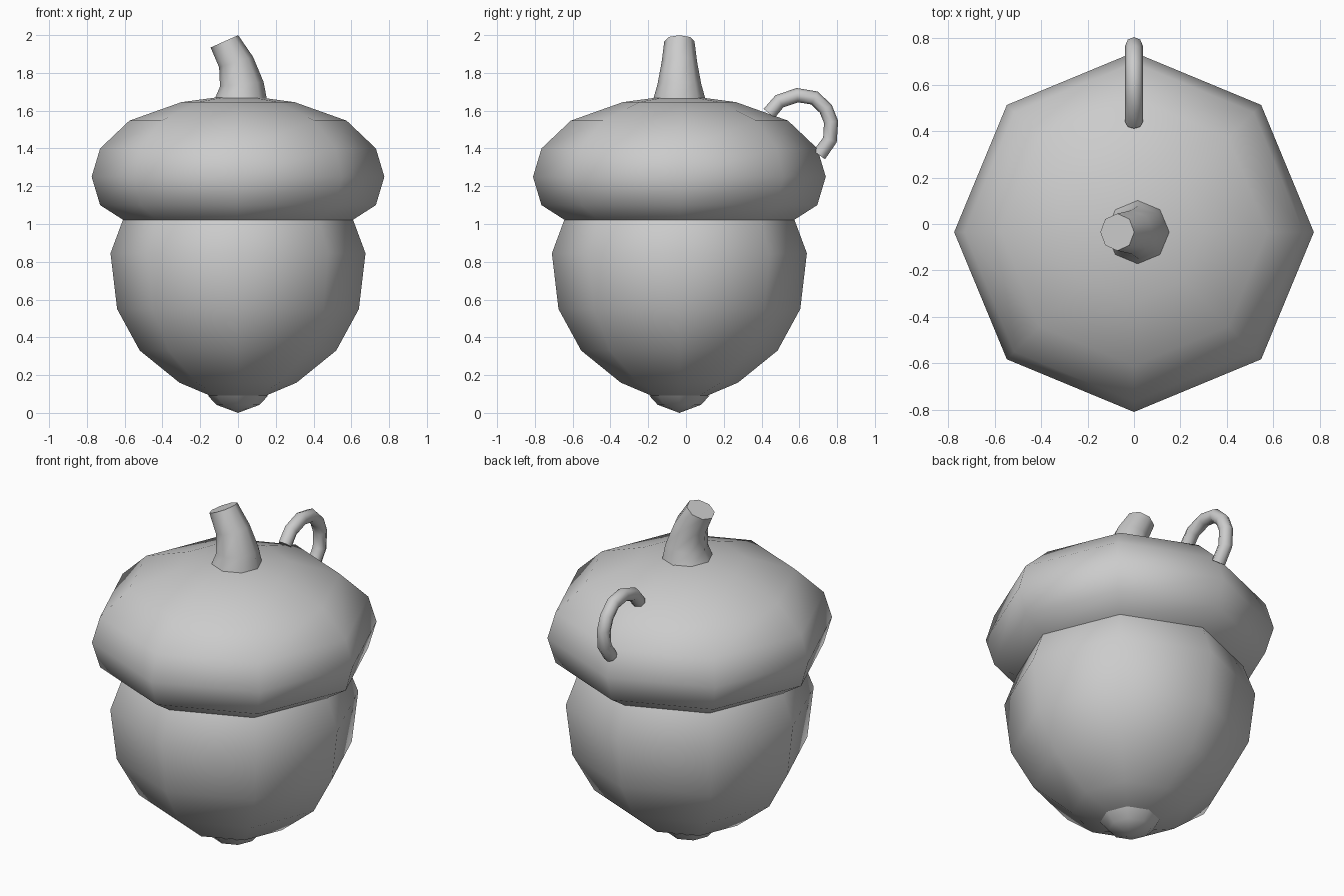
import bpy
import bmesh
import math
from mathutils import Vector

SIDES = 8
AXIS_Y = -0.035
X, Y = Vector((1, 0, 0)), Vector((0, 1, 0))

if "Cube" in bpy.data.objects:
    bpy.data.objects.remove(bpy.data.objects["Cube"], do_unlink=True)

grey = bpy.data.materials.new("plain grey")
grey.use_nodes = True
grey.diffuse_color = (0.6, 0.6, 0.6, 1)
grey.node_tree.nodes["Principled BSDF"].inputs["Base Color"].default_value = grey.diffuse_color


def loft(name, rings, close_start=True, close_end=True):
    """Skin octagonal rings, each given as (centre, radius, u axis, v axis)."""
    bm = bmesh.new()
    loops = []
    for centre, radius, u, v in rings:
        angles = [math.tau * i / SIDES for i in range(SIDES)]
        loops.append([bm.verts.new(centre + radius * (math.cos(a) * u + math.sin(a) * v))
                      for a in angles])
    for low, high in zip(loops, loops[1:]):
        for i in range(SIDES):
            j = (i + 1) % SIDES
            bm.faces.new((low[i], low[j], high[j], high[i]))
    if close_start:
        bm.faces.new(loops[0][::-1])
    if close_end:
        bm.faces.new(loops[-1])
    bmesh.ops.remove_doubles(bm, verts=bm.verts, dist=0.0005)
    bmesh.ops.recalc_face_normals(bm, faces=bm.faces)
    mesh = bpy.data.meshes.new(name)
    bm.to_mesh(mesh)
    bm.free()
    mesh.materials.append(grey)
    obj = bpy.data.objects.new(name, mesh)
    bpy.context.collection.objects.link(obj)
    bpy.ops.object.select_all(action="DESELECT")
    obj.select_set(True)
    bpy.context.view_layer.objects.active = obj
    bpy.ops.object.shade_smooth_by_angle(angle=math.radians(62))
    return obj


def lathe(name, profile, **ends):
    """Turn a (radius, height) profile about the nut's axis."""
    return loft(name, [(Vector((0, AXIS_Y, z)), r, X, Y) for r, z in profile], **ends)


# Nut body and the small tip beneath it
lathe("nut_body", [(0.14, 0.088), (0.31, 0.16), (0.52, 0.33), (0.64, 0.55),
                   (0.675, 0.845), (0.61, 1.02), (0.56, 1.1)])
lathe("nut_tip", [(0, 0), (0.115, 0.043), (0.16, 0.092)], close_start=False)

# Cap dome, open underneath where the body enters it
lathe("cap", [(0.605, 1.02), (0.73, 1.1), (0.775, 1.25), (0.73, 1.4),
              (0.575, 1.547), (0.3, 1.645), (0.1, 1.672)], close_start=False)

# Bent stem: x, z, radius and tilt of each ring
stem = []
for x, z, radius, tilt in [(0.015, 1.665, 0.137, 0), (0.02, 1.74, 0.116, 6),
                           (-0.01, 1.857, 0.094, 17), (-0.072, 1.967, 0.08, 24)]:
    t = math.radians(tilt)
    stem.append((Vector((x, AXIS_Y, z)), radius, Vector((math.cos(t), 0, math.sin(t))), Y))
loft("stem", stem)

# Hanging loop at the back of the cap, swept along a path in the y-z plane
path = [Vector((0, y, z)) for y, z in [
    (0.44, 1.585), (0.495, 1.65), (0.59, 1.682), (0.68, 1.667), (0.74, 1.61),
    (0.768, 1.54), (0.762, 1.445), (0.705, 1.365)]]
loop = []
for i, point in enumerate(path):
    along = (path[min(i + 1, len(path) - 1)] - path[max(i - 1, 0)]).normalized()
    loop.append((point, 0.038, along.cross(X), X))
loft("hanging_loop", loop)
